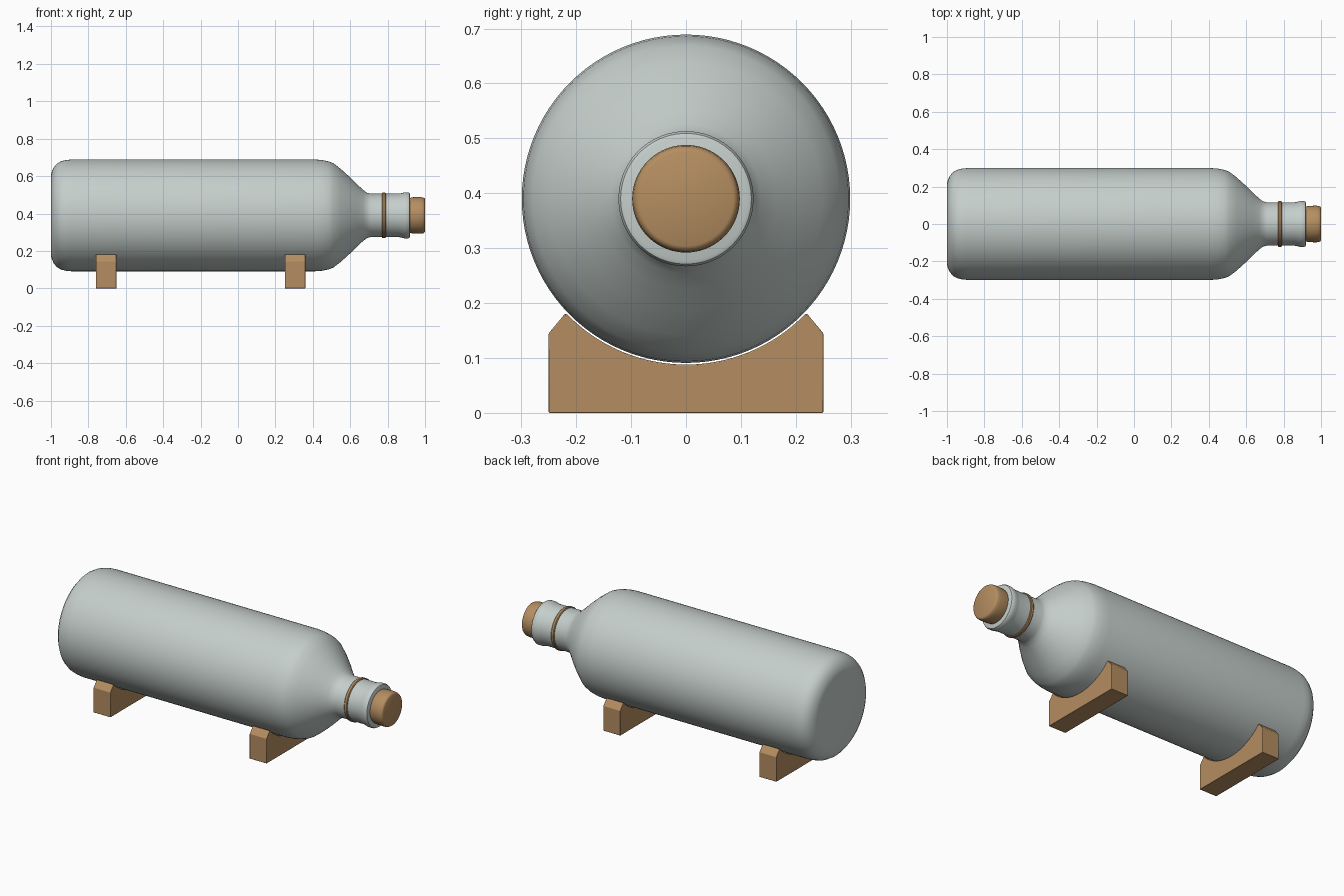
import bpy, bmesh, math

if "Cube" in bpy.data.objects:
    bpy.data.objects.remove(bpy.data.objects["Cube"])

AXIS_Z = 0.39
SEGMENTS = 96


def material(name, rgb):
    m = bpy.data.materials.new(name)
    m.diffuse_color = (*rgb, 1)
    m.use_nodes = True
    m.node_tree.nodes["Principled BSDF"].inputs["Base Color"].default_value = m.diffuse_color
    return m


GLASS = material("pale grey glass", (0.56, 0.62, 0.60))
WOOD = material("light brown wood", (0.46, 0.27, 0.12))


def finish(name, bm, mat, angle):
    bmesh.ops.recalc_face_normals(bm, faces=bm.faces)
    mesh = bpy.data.meshes.new(name)
    bm.to_mesh(mesh)
    bm.free()
    mesh.materials.append(mat)
    obj = bpy.data.objects.new(name, mesh)
    bpy.context.collection.objects.link(obj)
    bpy.ops.object.select_all(action='DESELECT')
    obj.select_set(True)
    bpy.context.view_layer.objects.active = obj
    bpy.ops.object.shade_smooth_by_angle(angle=math.radians(angle))
    return obj


def lathe(name, profile, mat, closed=False):
    """Revolve (x, radius) points about the bottle axis."""
    bm = bmesh.new()
    rings = []
    for x, r in profile:
        ring = []
        for i in range(SEGMENTS):
            a = 2 * math.pi * i / SEGMENTS
            ring.append(bm.verts.new((x, r * math.cos(a), AXIS_Z + r * math.sin(a))))
        rings.append(ring)
    pairs = list(zip(rings, rings[1:]))
    if closed:
        pairs.append((rings[-1], rings[0]))
    else:
        bm.faces.new(rings[0])
        bm.faces.new(rings[-1])
    for p, q in pairs:
        for i in range(SEGMENTS):
            j = (i + 1) % SEGMENTS
            bm.faces.new((p[i], p[j], q[j], q[i]))
    return finish(name, bm, mat, 35)


# Bottle: rounded base, long barrel, sloping shoulder, neck and lip
lathe("bottle", [
    (-1.0, 0.215), (-0.995, 0.235), (-0.985, 0.257), (-0.968, 0.277),
    (-0.945, 0.290), (-0.92, 0.296), (-0.89, 0.299),
    (0.41, 0.299), (0.45, 0.296), (0.485, 0.289), (0.51, 0.279), (0.55, 0.248),
    (0.60, 0.203), (0.64, 0.163), (0.67, 0.136), (0.69, 0.121), (0.71, 0.116),
    (0.86, 0.116), (0.875, 0.119), (0.89, 0.123), (0.91, 0.123),
    (0.917, 0.119), (0.92, 0.112)], GLASS)

# Cork stopper
lathe("cork", [
    (0.86, 0.090), (0.92, 0.094), (0.935, 0.097), (0.975, 0.098),
    (0.99, 0.096), (0.997, 0.092), (1.0, 0.086)], WOOD)

# Thin band around the neck
lathe("neck_band", [
    (0.77, 0.112), (0.77, 0.119), (0.774, 0.122), (0.786, 0.122),
    (0.79, 0.119), (0.79, 0.112)], WOOD, closed=True)


def cradle(name, x0, x1):
    """Wooden block with chamfered shoulders and a round seat for the barrel."""
    r, top = 0.302, 0.18
    half = math.acos((AXIS_Z - top) / r)
    outline = [(-0.25, 0), (0.25, 0), (0.25, 0.145), (0.221, top)]
    n = 28
    for i in range(n + 1):
        a = half - 2 * half * i / n
        outline.append((r * math.sin(a), AXIS_Z - r * math.cos(a)))
    outline += [(-0.221, top), (-0.25, 0.145)]
    bm = bmesh.new()
    face = bm.faces.new([bm.verts.new((x0, y, z)) for y, z in outline])
    out = bmesh.ops.extrude_face_region(bm, geom=[face])
    verts = [v for v in out["geom"] if isinstance(v, bmesh.types.BMVert)]
    bmesh.ops.translate(bm, verts=verts, vec=(x1 - x0, 0, 0))
    obj = finish(name, bm, WOOD, 30)
    bevel = obj.modifiers.new("soft edges", 'BEVEL')
    bevel.width = 0.003
    bevel.segments = 2
    bevel.limit_method = 'ANGLE'
    bevel.angle_limit = math.radians(30)


cradle("rear_cradle", -0.76, -0.65)
cradle("front_cradle", 0.25, 0.36)
